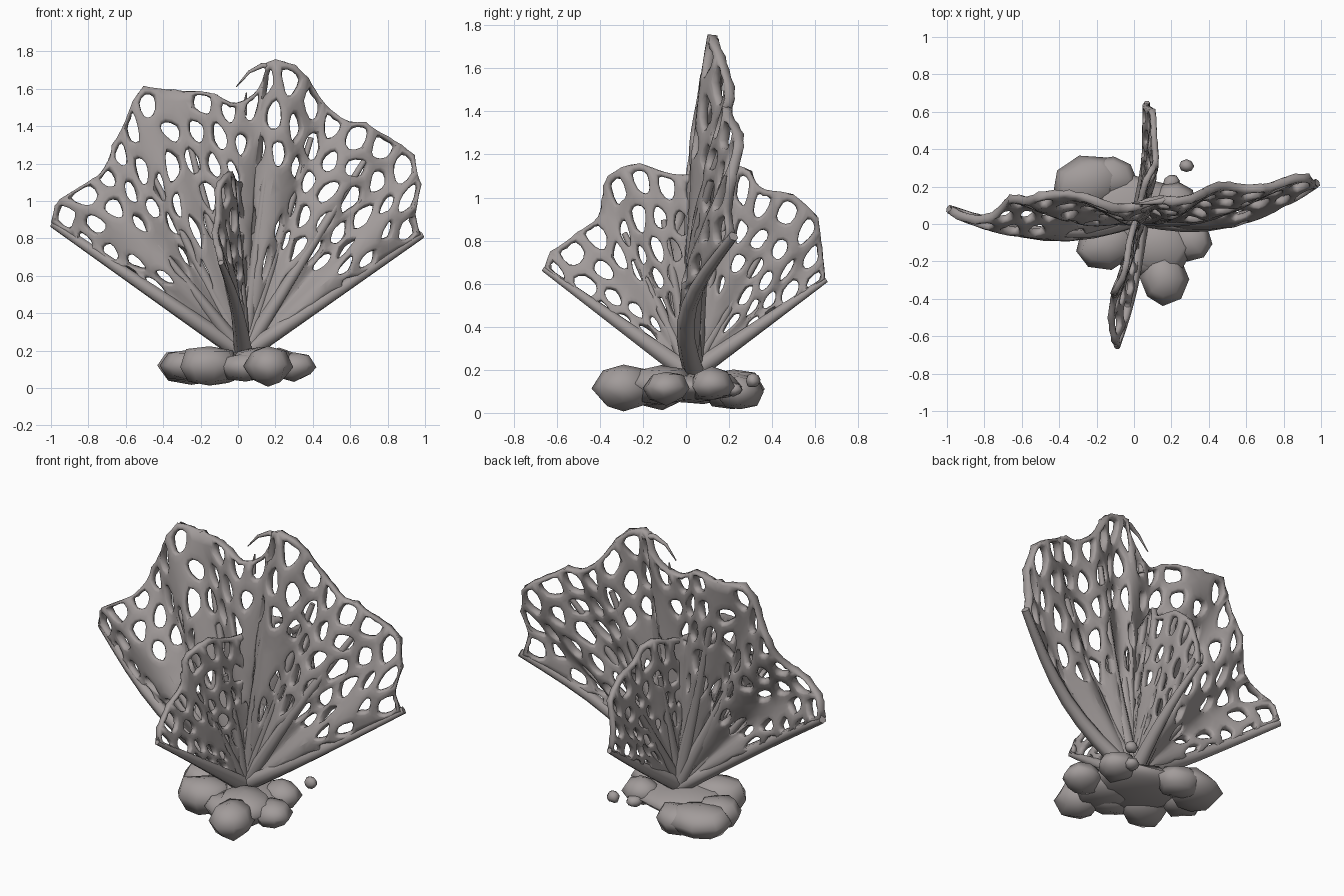
import bpy, bmesh, math, random
from mathutils import Vector

random.seed(4)
if "Cube" in bpy.data.objects:
    bpy.data.objects.remove(bpy.data.objects["Cube"])

coral = bpy.data.materials.new("warm grey coral")
coral.use_nodes = True
COLOUR = (0.36, 0.33, 0.325, 1)
coral.diffuse_color = COLOUR
coral.node_tree.nodes["Principled BSDF"].inputs["Base Color"].default_value = COLOUR


def finish(obj, angle=60):
    obj.data.materials.append(coral)
    bpy.ops.object.select_all(action="DESELECT")
    obj.select_set(True)
    bpy.context.view_layer.objects.active = obj
    if obj.type == "MESH":
        bpy.ops.object.shade_smooth_by_angle(angle=math.radians(angle))


def mesh_object(name, bm):
    mesh = bpy.data.meshes.new(name)
    bm.to_mesh(mesh)
    bm.free()
    obj = bpy.data.objects.new(name, mesh)
    bpy.context.collection.objects.link(obj)
    return obj


def fan_surface(base, rim, bow, pleat):
    """Return a function giving the point at u along the rim, t out from the base."""
    base = Vector(base)
    rim = [Vector(p) for p in rim]
    total = sum((b - a).length for a, b in zip(rim, rim[1:]))

    def point(u, t):
        left = u * total
        edge = rim[-1]
        for a, b in zip(rim, rim[1:]):
            step = (b - a).length
            if left <= step:
                edge = a.lerp(b, left / step)
                break
            left -= step
        p = base.lerp(edge, t)
        p += Vector(bow) * math.sin(math.pi * t) * (0.3 + 0.7 * (2 * u - 1) ** 2)
        return p + Vector(pleat) * math.sin(u * 12 * math.pi + t) * math.sin(2.4 * t)
    return point


def lattice(name, point, columns, rows, thickness, open_chance):
    """Staggered six-sided cells, most pierced by a hole with firm corners."""
    bm = bmesh.new()
    crease = bm.verts.layers.float.new("crease_vert")
    grid = {}
    last = len(rows) - 1
    for j, t in enumerate(rows):
        for h in range(columns + 1):
            u, v = h / columns, t
            if 0 < j < last:
                v += 0.022 * (1 if (h + j) % 2 == 0 else -1) + random.uniform(-0.02, 0.02)
            elif j == last:
                v += random.uniform(-0.012, 0.015)
            if 0 < h < columns:
                u += random.uniform(-0.3, 0.3) / columns
            grid[h, j] = bm.verts.new(point(u, v))
            if j == last:
                grid[h, j][crease] = 0.6
    for j in range(last):
        starts = list(range(j % 2, columns, 2))
        spans = [(h, min(h + 2, columns)) for h in starts]
        if j % 2:
            spans.insert(0, (0, 1))
        for a, b in spans:
            loop = [grid[h, j] for h in range(a, b + 1)]
            loop += [grid[h, j + 1] for h in range(b, a - 1, -1)]
            if random.random() > open_chance[j]:
                bm.faces.new(loop)
                continue
            centre = sum((v.co for v in loop), Vector()) / len(loop)
            size = random.uniform(0.55, 0.72)
            ring = [bm.verts.new(centre.lerp(v.co, size)) for v in loop]
            for k in range(len(loop)):
                n = (k + 1) % len(loop)
                bm.faces.new((loop[k], loop[n], ring[n], ring[k]))
                ring[k][crease] = 0.6
    bmesh.ops.recalc_face_normals(bm, faces=bm.faces)
    obj = mesh_object(name, bm)
    solid = obj.modifiers.new("thickness", "SOLIDIFY")
    solid.thickness, solid.offset = thickness, 0
    soft = obj.modifiers.new("soft", "SUBSURF")
    soft.levels = soft.render_levels = 1
    finish(obj)


def branch(name, points, start, end):
    """Tapered round branch through the points."""
    curve = bpy.data.curves.new(name, "CURVE")
    curve.dimensions = "3D"
    curve.bevel_depth, curve.bevel_resolution = 1, 1
    curve.use_fill_caps = True
    spline = curve.splines.new("POLY")
    spline.points.add(len(points) - 1)
    for i, p in enumerate(points):
        spline.points[i].co = (*p, 1)
        spline.points[i].radius = start + (end - start) * i / (len(points) - 1)
    spline.use_smooth = True
    obj = bpy.data.objects.new(name, curve)
    bpy.context.collection.objects.link(obj)
    finish(obj)


def rib(name, point, u, reach, start, end):
    branch(name, [point(u, reach * i / 8) for i in range(9)], start, end)


# Wide fan, spreading left and right
wide = fan_surface((0.03, 0.04, 0.18), [
    (-0.99, .06, .88), (-0.98, .05, 1.0), (-0.91, .03, 1.06), (-0.75, .06, 1.12),
    (-0.67, .11, 1.26), (-0.55, .16, 1.59), (-0.48, .16, 1.62), (-0.1, .11, 1.59),
    (-0.05, .10, 1.52), (0.07, .10, 1.53), (0.13, .11, 1.6), (0.16, .13, 1.74),
    (0.27, .14, 1.74), (0.38, .17, 1.64), (0.54, .20, 1.43), (0.74, .22, 1.4),
    (0.94, .23, 1.24), (0.97, .23, 1.1), (0.94, .21, .92), (0.98, .20, .82)],
    (0, -0.12, 0), (0, 0.035, 0))
ROWS = (0.04, 0.25, 0.4, 0.53, 0.65, 0.77, 0.885, 1)
CHANCE = (0, 0.45, 0.65, 0.75, 0.75, 0.85, 0.9)
lattice("wide_fan", wide, 38, ROWS, 0.05, CHANCE)
for i, (u, reach) in enumerate([(.13, .6), (.23, .75), (.35, .8), (.58, .7),
                                (.68, .85), (.8, .88)]):
    rib(f"wide_fan_rib_{i + 1}", wide, u, reach, 0.045, 0.016)

# Narrow fan, spreading front and back
narrow = fan_surface((0.03, 0.02, 0.18), [
    (-0.10, -.66, .67), (-0.11, -.63, .74), (-0.12, -.47, .86), (-0.12, -.40, .90),
    (-0.11, -.39, 1.05), (-0.08, -.34, 1.14), (-0.04, -.18, 1.15), (-0.01, -.07, 1.1),
    (0.02, .1, 1.1), (0.08, .25, 1.15), (0.10, .30, 1.15), (0.11, .34, 1.03),
    (0.12, .46, 1.03), (0.09, .62, .92), (0.07, .63, .76), (0.06, .65, .62)],
    (0.02, 0, 0), (0.015, 0, 0))
lattice("narrow_fan", narrow, 28, ROWS[:4] + (0.67, 0.83, 1), 0.036,
        (0, 0.45, 0.7, 0.8, 0.85, 0.95))
for i, u in enumerate((.25, .4, .6, .78)):
    rib(f"narrow_fan_rib_{i + 1}", narrow, u, 0.75, 0.035, 0.014)

# Thick lower edges of both fans
for name, point, end in (("wide", wide, 0.024), ("narrow", narrow, 0.016)):
    for side, u in (("first", 0), ("second", 1)):
        rib(f"{name}_fan_{side}_edge", point, u, 1, 0.05, end)

# Broken hooked twig on the crest, and a spike in the notch beside it
branch("crest_twig", [(.2, .13, 1.715), (.13, .12, 1.725),
                      (.06, .11, 1.69), (-.01, .11, 1.61)], 0.022, 0.003)
branch("notch_spike", [(.03, .1, 1.46), (.045, .1, 1.58)], 0.02, 0.003)


def rock(name, place, size, turn):
    """Flattened faceted stone, widest round its middle."""
    bm = bmesh.new()
    bmesh.ops.create_uvsphere(bm, u_segments=8, v_segments=4, radius=1)
    for v in bm.verts:
        v.co.x *= random.uniform(1.0, 1.16)
        v.co.y *= random.uniform(1.0, 1.16)
        v.co.z = v.co.z * 0.98 + random.uniform(-0.12, 0.12)
    obj = mesh_object(name, bm)
    obj.location, obj.scale = place, size
    obj.rotation_euler = (0, 0, turn)
    finish(obj, 70)


# Cluster of flattened stones at the foot, with two loose pebbles
STONES = [((-.25, .22, .11), (.17, .14, .10)), ((-.12, .25, .10), (.13, .11, .09)),
          ((-.15, -.11, .12), (.16, .12, .11)), ((.0, .03, .12), (.26, .22, .08)),
          ((.16, -.29, .12), (.12, .13, .11)), ((.30, -.09, .12), (.11, .10, .08)),
          ((.13, -.12, .13), (.17, .15, .10)), ((.22, .12, .13), (.11, .10, .08)),
          ((-.28, .08, .12), (.12, .12, .09)), ((.04, -.17, .11), (.14, .10, .08))]
for i, (place, size) in enumerate(STONES):
    rock(f"stone_{i + 1}", place, size, random.uniform(-0.3, 0.3))
rock("pebble_1", (.28, .31, .15), (.037, .032, .035), 0)
rock("pebble_2", (.2, .22, .11), (.045, .04, .035), 1)
